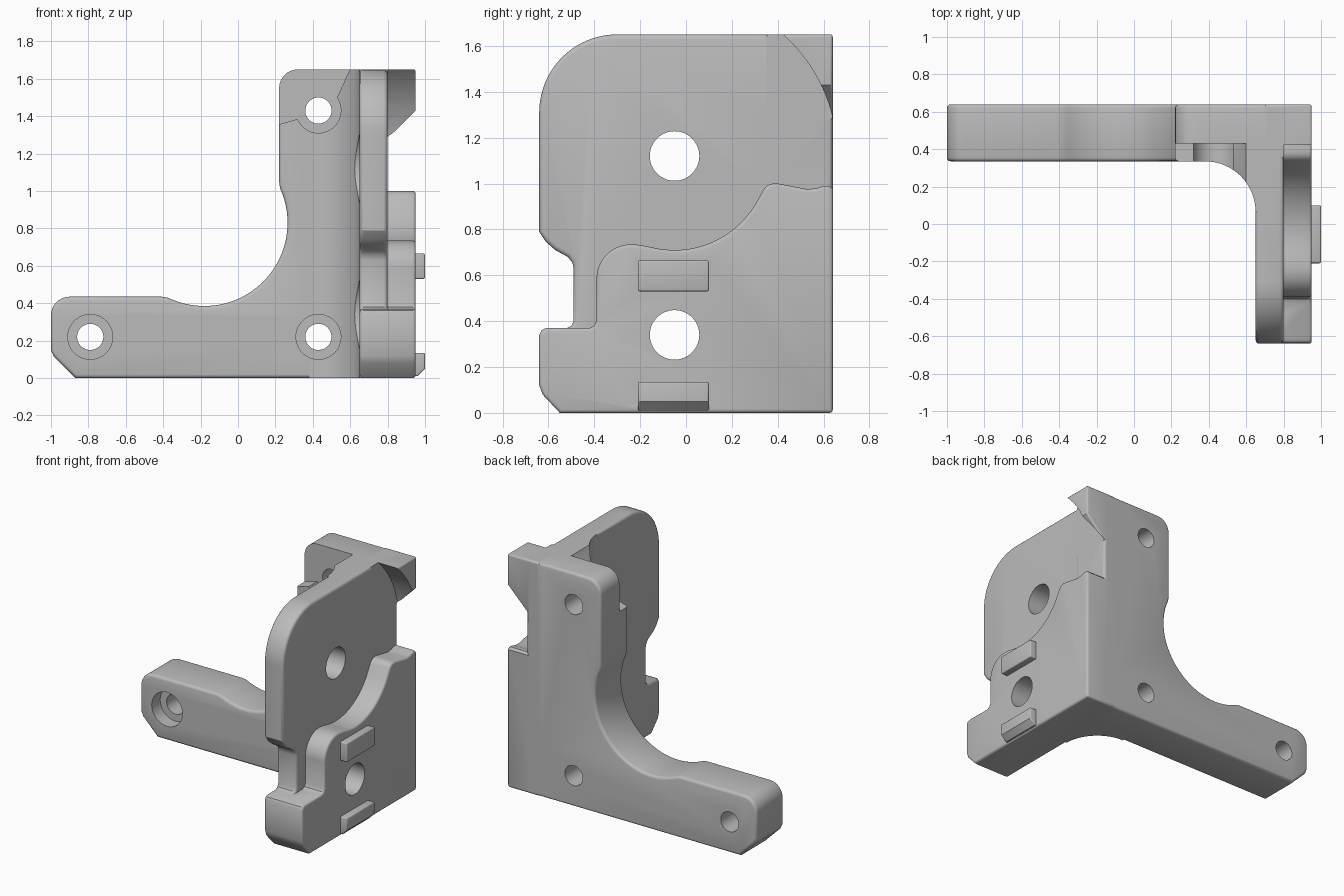
import bpy, bmesh, math
from mathutils import Vector

cube = bpy.data.objects.get("Cube")
if cube:
    bpy.data.objects.remove(cube, do_unlink=True)

mat = bpy.data.materials.new("plain grey")
mat.use_nodes = True
GREY = (0.5, 0.5, 0.5, 1)
mat.diffuse_color = GREY
mat.node_tree.nodes["Principled BSDF"].inputs["Base Color"].default_value = GREY


def arc(cx, cy, r, start, end, n=12):
    angles = [math.radians(start + (end - start) * i / n) for i in range(n + 1)]
    return [(cx + r * math.cos(a), cy + r * math.sin(a)) for a in angles]


def circle(cx, cy, r, n=48):
    return arc(cx, cy, r, 0, 360, n)[:-1]


def apply(obj, mod):
    bpy.context.view_layer.objects.active = obj
    with bpy.context.temp_override(object=obj, active_object=obj):
        bpy.ops.object.modifier_apply(modifier=mod.name)


def prism(name, axis, profile, low, high, bevel=0.0):
    """Extrude a profile along an axis, optionally rounding its rims."""
    place = {"x": lambda u, v, d: (d, u, v),
             "y": lambda u, v, d: (u, d, v),
             "z": lambda u, v, d: (u, v, d)}[axis]
    bm = bmesh.new()
    face = bm.faces.new([bm.verts.new(place(u, v, low)) for u, v in profile])
    ext = bmesh.ops.extrude_face_region(bm, geom=[face], use_keep_orig=True)
    moved = [e for e in ext["geom"] if isinstance(e, bmesh.types.BMVert)]
    bmesh.ops.translate(bm, verts=moved, vec=Vector(place(0, 0, high - low)))
    bmesh.ops.recalc_face_normals(bm, faces=bm.faces)
    mesh = bpy.data.meshes.new(name)
    bm.to_mesh(mesh)
    bm.free()
    mesh.materials.append(mat)
    obj = bpy.data.objects.new(name, mesh)
    bpy.context.collection.objects.link(obj)
    if bevel:
        mod = obj.modifiers.new("rounded rim", "BEVEL")
        mod.width, mod.segments = bevel, 3
        mod.limit_method, mod.angle_limit = "ANGLE", math.radians(50)
        mod.use_clamp_overlap = False
        apply(obj, mod)
    return obj


def combine(target, other, operation):
    mod = target.modifiers.new("combine", "BOOLEAN")
    mod.operation, mod.solver, mod.object = operation, "EXACT", other
    apply(target, mod)
    bpy.data.objects.remove(other, do_unlink=True)


# Back plate with a long foot and a scooped inside corner
back = [(-.87, 0), (.8, 0), (.8, 1.65)]
back += arc(.32, 1.55, .1, 90, 180, 8)
back += [(.22, 1.05), (.225, 1.015)]
back += arc(-.18, .83, .445, 19, -113, 36)
back += [(-.38, .431), (-.41, .435)]
back += arc(-.9, .335, .1, 90, 180, 8)
back += [(-1, .15), (-.985, .115)]
bracket = prism("bracket", "y", back, .335, .64, .02)

# Side plate, rounded at the top front and notched lower down
side = [(-.55, 0), (.64, 0), (.64, 1.65)]
side += arc(-.3, 1.31, .34, 90, 180, 20)
side += [(-.64, .79), (-.61, .745), (-.57, .71), (-.515, .68), (-.495, .655),
         (-.49, .63), (-.49, .4), (-.5, .38), (-.52, .37), (-.61, .37),
         (-.63, .36), (-.64, .34), (-.64, .12), (-.625, .08)]
combine(bracket, prism("side_plate", "x", side, .65, .8, .02), "UNION")

# Thick lower pad with a wavy top rim
pad = [(-.55, 0), (.64, 0), (.64, .975), (.625, .99), (.6, .99), (.57, .98),
       (.53, .975), (.4, 1)]
pad += arc(.385, .945, .055, 85, 155, 6)
pad += arc(-.05, 1.12, .41, -32, -104, 24)
pad += [(-.2, .732)]
pad += arc(-.24, .585, .15, 88, 180, 12)
pad += [(-.39, .4), (-.4, .38), (-.42, .37), (-.61, .37), (-.63, .36),
        (-.64, .34), (-.64, .12), (-.625, .08)]
combine(bracket, prism("lower_pad", "x", pad, .7, .95, .015), "UNION")

# Top corner block, sloped below and cut by a round clearance
block = prism("corner_block", "y",
              [(.7, 1.28), (.8, 1.28), (.95, 1.43), (.95, 1.65), (.7, 1.65)],
              .35, .64, .012)
combine(block, prism("clearance", "x", circle(-.05, 1.12, .71, 96), .8, 1.1),
        "DIFFERENCE")
combine(bracket, block, "UNION")

# Inner fillet joining the two plates
fillet = arc(.38, .065, .27, 0, 90, 16)
fillet += [(.38, .45), (.75, .45), (.75, .065)]
combine(bracket, prism("inner_fillet", "z", fillet, 0, 1.65), "UNION")

# Locating pegs on the outer face
upper_peg = [(.9, .53), (1, .53), (1, .665), (.9, .665)]
lower_peg = [(.9, .01), (.96, .01), (1, .05), (1, .135), (.9, .135)]
for name, shape in (("upper_peg", upper_peg), ("lower_peg", lower_peg)):
    combine(bracket, prism(name, "y", shape, -.21, .1, .008), "UNION")

# Screw holes with counterbores in the back plate
for x, z in ((-.79, .22), (.43, .22), (.43, 1.43)):
    combine(bracket, prism("bore", "y", circle(x, z, .12), .05, .43), "DIFFERENCE")
    combine(bracket, prism("hole", "y", circle(x, z, .07), .3, .8), "DIFFERENCE")

# Round holes in the side plate, with clearance into the fillet
for z in (.34, 1.12):
    combine(bracket, prism("bore", "x", circle(-.05, z, .23), .4, .65), "DIFFERENCE")
    combine(bracket, prism("hole", "x", circle(-.05, z, .108), .5, 1.2), "DIFFERENCE")

# Recess around the upper screw
recess = [(.1, 1.323), (.32, 1.385), (.43, 1.43), (.53, 1.5), (.62, 1.7), (.1, 1.7)]
combine(bracket, prism("recess", "y", recess, 0, .43), "DIFFERENCE")

# Smooth curves, sharp edges
bpy.ops.object.select_all(action="DESELECT")
bracket.select_set(True)
bpy.context.view_layer.objects.active = bracket
bpy.ops.object.shade_smooth_by_angle(angle=math.radians(32))
